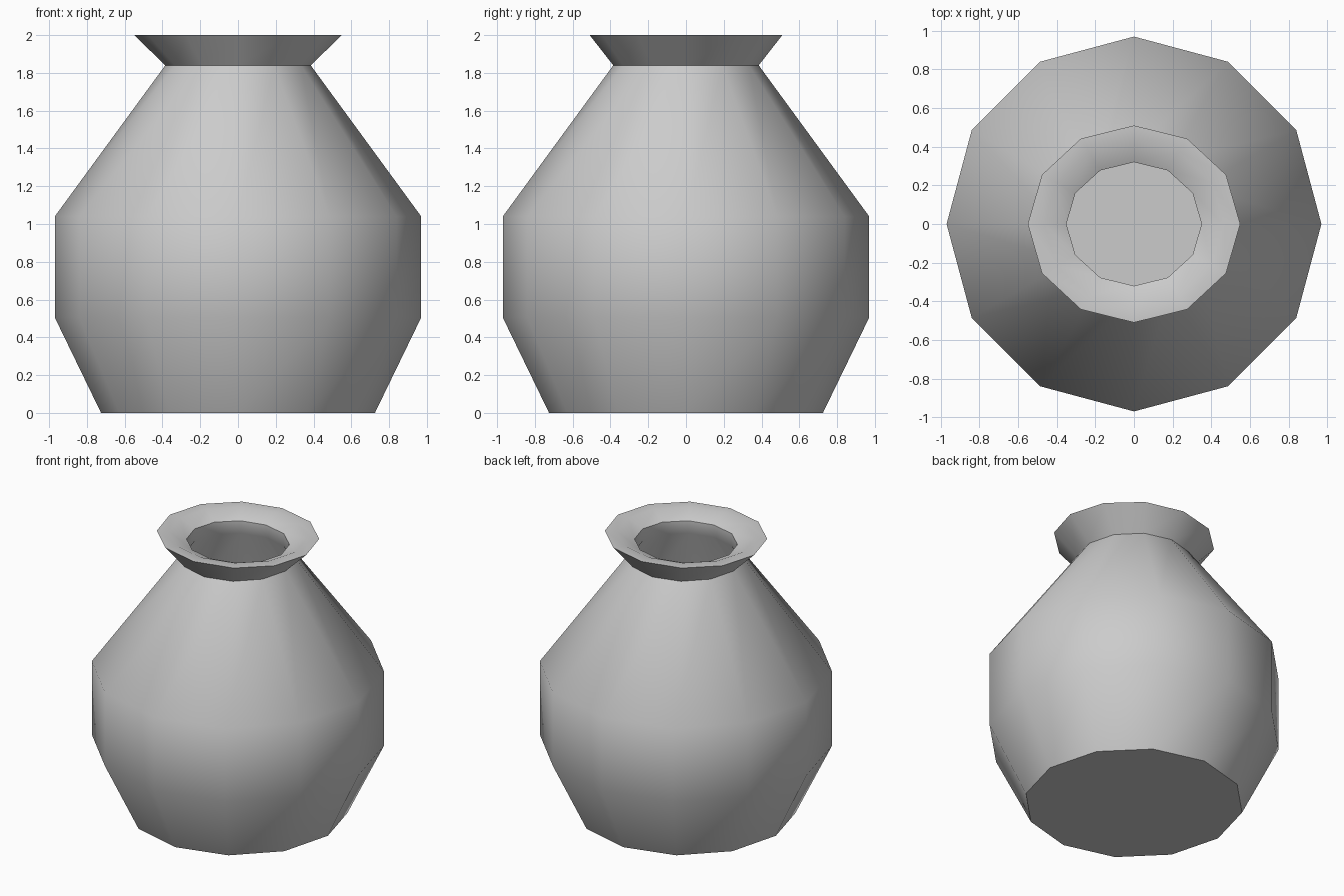
import bpy, bmesh, math

if "Cube" in bpy.data.objects:
    bpy.data.objects.remove(bpy.data.objects["Cube"])

SIDES = 12
# Closed wall profile: (x radius, y radius, height), outside going up, then inside going down
PROFILE = [
    (0.725, 0.725, 0.0), (0.97, 0.97, 0.505), (0.97, 0.97, 1.04),  # outer body
    (0.385, 0.385, 1.84), (0.55, 0.51, 2.0),                       # neck, flared lip
    (0.465, 0.43, 2.0), (0.35, 0.32, 1.95),                        # lip top, inner funnel
    (0.35, 0.32, 1.86),                                            # throat
    (0.91, 0.91, 1.02), (0.91, 0.91, 0.52), (0.68, 0.68, 0.06),    # inner body
]

bm = bmesh.new()
rings = []
for rx, ry, z in PROFILE:
    ring = []
    for i in range(SIDES):
        a = 2 * math.pi * i / SIDES
        ring.append(bm.verts.new((rx * math.cos(a), ry * math.sin(a), z)))
    rings.append(ring)

# Walls between neighbouring rings
for low, high in zip(rings, rings[1:]):
    for i in range(SIDES):
        j = (i + 1) % SIDES
        bm.faces.new((low[i], low[j], high[j], high[i]))

# Underside and inside floor
bm.faces.new(rings[0][::-1])
bm.faces.new(rings[-1])
bmesh.ops.recalc_face_normals(bm, faces=bm.faces[:])

mesh = bpy.data.meshes.new("vase")
bm.to_mesh(mesh)
bm.free()
vase = bpy.data.objects.new("vase", mesh)
bpy.context.collection.objects.link(vase)

# Smooth body with crisp base, neck and rim
bpy.context.view_layer.objects.active = vase
vase.select_set(True)
bpy.ops.object.shade_smooth_by_angle(angle=math.radians(40))
